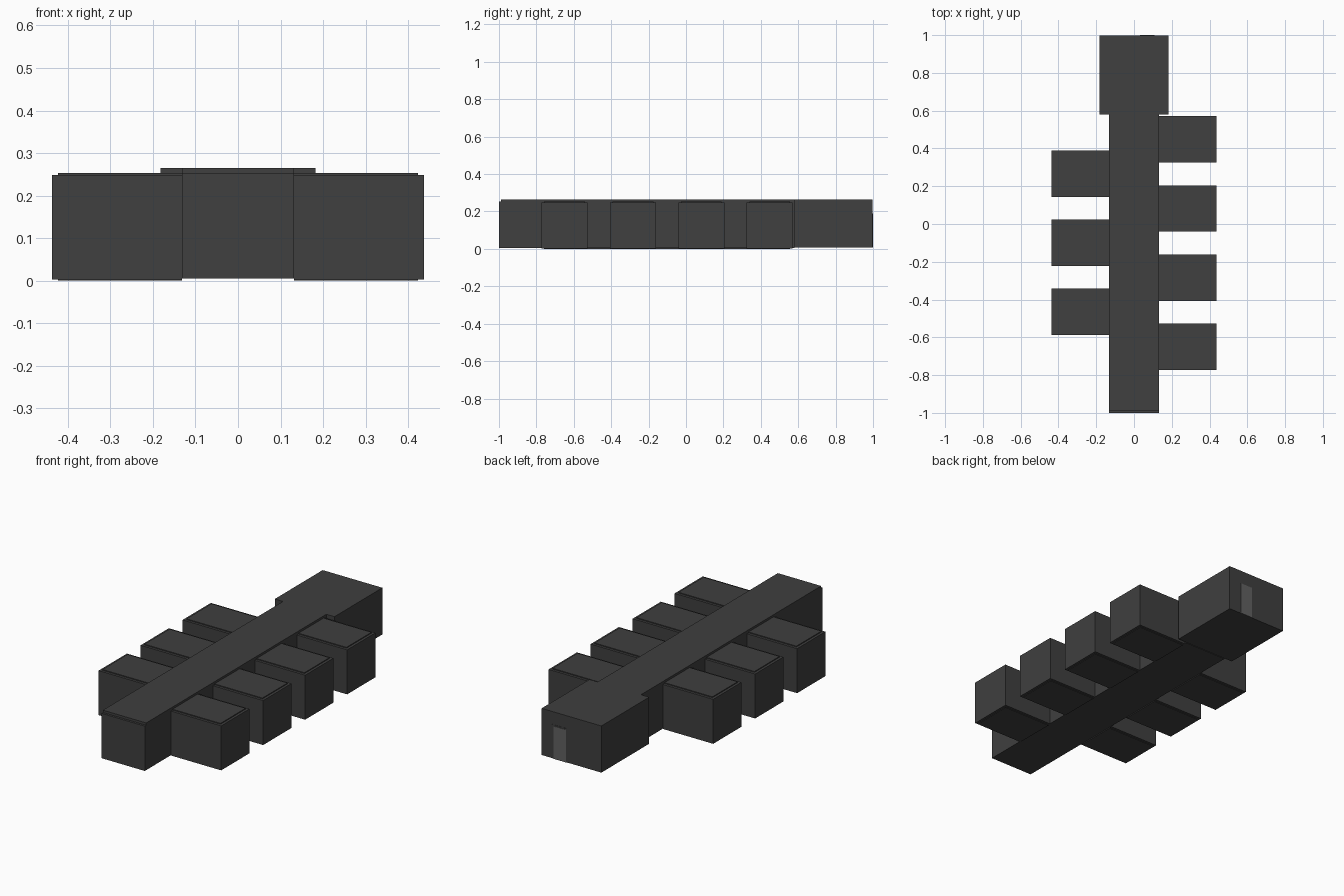
import bpy

cube = bpy.data.objects.get("Cube")
if cube:
    bpy.data.objects.remove(cube, do_unlink=True)


def make_material(name, value):
    mat = bpy.data.materials.new(name)
    mat.use_nodes = True
    colour = (value, value, value, 1)
    mat.diffuse_color = colour
    mat.node_tree.nodes["Principled BSDF"].inputs["Base Color"].default_value = colour
    return mat


wall_grey = make_material("dark grey", 0.05)
door_grey = make_material("door grey", 0.12)


def box(name, low, high, mat=wall_grey):
    """Axis-aligned block between two corners."""
    bpy.ops.mesh.primitive_cube_add(size=1)
    obj = bpy.context.object
    obj.name = name
    obj.data.name = name
    for v in obj.data.vertices:
        v.co = [lo if c < 0 else hi for c, lo, hi in zip(v.co, low, high)]
    obj.data.materials.append(mat)
    return obj


# Long corridor with a roof slab set back from the front wall
HALL, END, TOP = 0.132, 0.58, 0.265
box("corridor_walls", (-HALL, -1, 0.005), (HALL, END, 0.252))
box("corridor_roof", (-HALL, -0.988, 0.252), (HALL, END, TOP))

# Wider entrance room at the back
box("entrance_room", (-0.182, END, 0.008), (0.182, 0.997, TOP))

# Entrance door with a thin frame
box("door_frame", (0.02, 0.995, 0.008), (0.12, 0.998, 0.195))
box("door", (0.032, 0.996, 0.008), (0.108, 1, 0.188), door_grey)


def side_room(name, side, y):
    """Square room against the corridor, with floor rim and raised roof panel."""
    depth, rim = 0.246, 0.014
    inner, outer = sorted((side * HALL, side * 0.438))
    box(name + "_walls", (inner, y, 0.003), (outer, y + depth, 0.248))
    inner, outer = sorted((side * HALL, side * (0.438 - rim)))
    box(name + "_roof", (inner, y + rim, 0.248), (outer, y + depth - rim, 0.253))
    box(name + "_floor", (inner, y + rim, 0), (outer, y + depth - rim, 0.003))


# Staggered rooms: four on the left, three on the right
STEP = 0.3655
for i in range(4):
    side_room(f"left_room_{i + 1}", 1, -0.772 + i * STEP)
for i in range(3):
    side_room(f"right_room_{i + 1}", -1, -0.588 + i * STEP)
